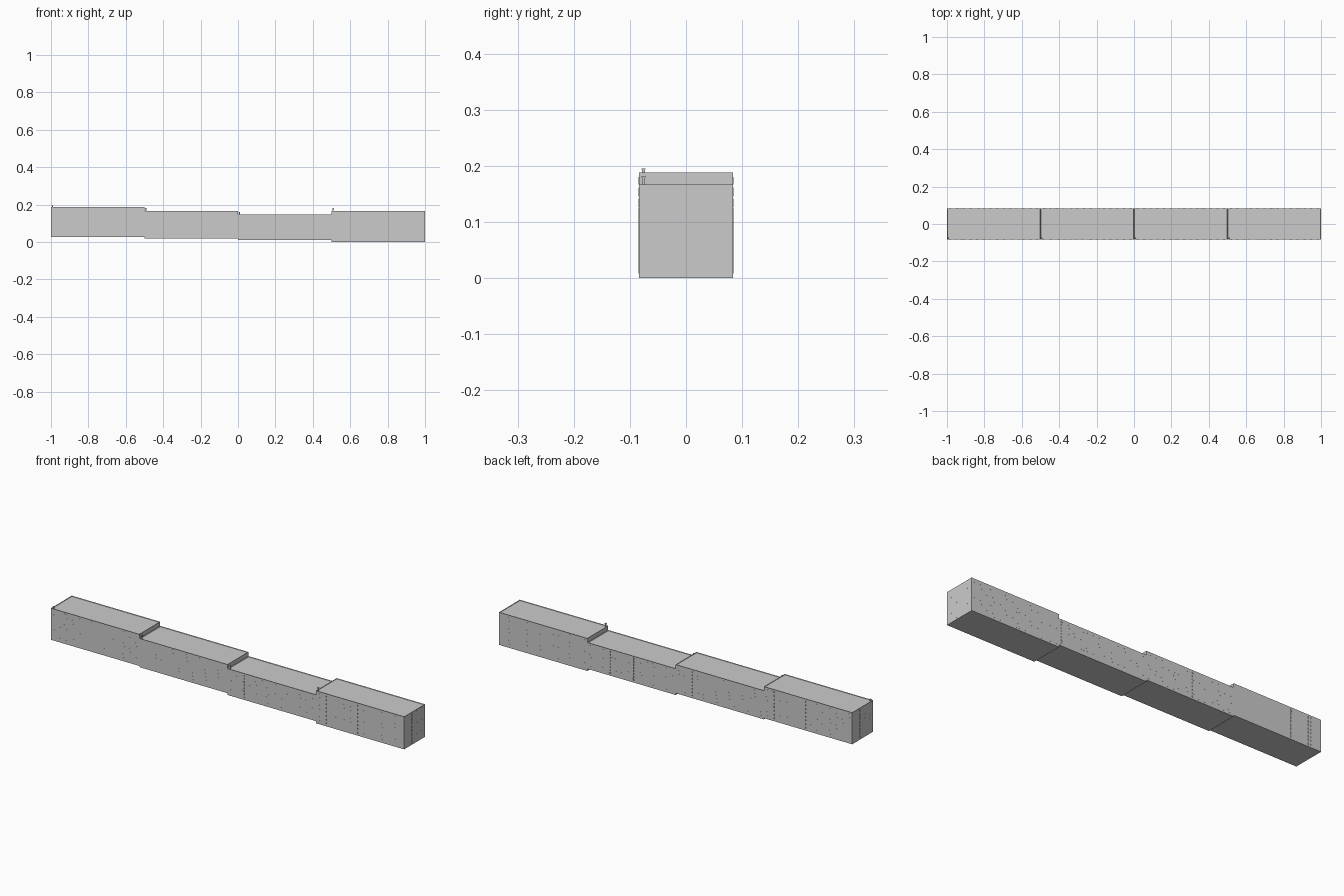
import bpy, bmesh, random
from mathutils import Matrix, Vector

if "Cube" in bpy.data.objects:
    bpy.data.objects.remove(bpy.data.objects["Cube"])

random.seed(4)
HALF = 0.084      # half depth of the terrace
RIM = 0.003       # parapet thickness and depth
FLOORS = 8


def add_box(bm, lo, hi):
    lo, hi = Vector(lo), Vector(hi)
    m = Matrix.Translation((lo + hi) / 2) @ Matrix.Diagonal((*(hi - lo), 1))
    return bmesh.ops.create_cube(bm, size=1, matrix=m)["verts"]


def finish(bm, name):
    bmesh.ops.recalc_face_normals(bm, faces=bm.faces)
    me = bpy.data.meshes.new(name)
    bm.to_mesh(me)
    bm.free()
    ob = bpy.data.objects.new(name, me)
    bpy.context.collection.objects.link(ob)


# Block shell with a shallow roof sunk behind the parapet
def block(name, x0, x1, z0, z1):
    bm = bmesh.new()
    add_box(bm, (x0, -HALF, z0), (x1, HALF, z1))
    bm.normal_update()
    top = [f for f in bm.faces if f.normal.z > 0.9]
    bmesh.ops.inset_region(bm, faces=top, thickness=RIM)
    bmesh.ops.translate(bm, verts=top[0].verts, vec=(0, 0, -RIM))
    finish(bm, name)


# Nearly flush window panes: axis 0 = facade along x, 1 = end wall along y
def windows(name, columns, axis, plane, side, z0, z1):
    bm = bmesh.new()
    step = (z1 - z0 - 0.01) / FLOORS
    for pos, tall in columns:
        w = 0.003 if tall else 0.005
        h = step * (0.35 if tall else 0.2)
        for i in range(FLOORS):
            z = z0 + 0.005 + step * (i + 0.5)
            a, b = sorted((plane - side * 0.001, plane + side * 0.0003))
            if axis == 0:
                add_box(bm, (pos - w, a, z - h), (pos + w, b, z + h))
            else:
                add_box(bm, (a, pos - w, z - h), (b, pos + w, z + h))
    finish(bm, name)


# Small flue with a cap at the front left corner of each roof
def flue(name, x, z, h):
    bm = bmesh.new()
    add_box(bm, (x + 0.005, -0.078, z - RIM), (x + 0.011, -0.073, z + h * 0.8))
    add_box(bm, (x + 0.004, -0.079, z + h * 0.8), (x + 0.012, -0.072, z + h))
    finish(bm, name)


# start x, bottom, top, flue height, stair columns (front), stair columns (back)
BLOCKS = [
    (-1.0, 0.026, 0.188, 0.007, (0.10, 0.15, 0.46, 0.70, 0.77), (0.14, 0.34, 0.74)),
    (-0.5, 0.020, 0.167, 0.015, (0.03, 0.11, 0.19, 0.25, 0.32, 0.38, 0.45),
     (0.06, 0.15, 0.24, 0.33, 0.63)),
    (0.0, 0.011, 0.146, 0.015, (0.25, 0.44, 0.75), (0.48, 0.72)),
    (0.5, 0.0, 0.167, 0.015, (0.23, 0.32, 0.36, 0.61), (0.20, 0.49, 0.78)),
]

for n, (x, z0, z1, fh, front, back) in enumerate(BLOCKS, 1):
    block(f"apartment_block_{n}", x, x + 0.5, z0, z1)
    flue(f"roof_flue_{n}", x, z1, fh)
    for side, stairs, label in ((-1, front, "front"), (1, back, "back")):
        cols = [(x + 0.5 * s, True) for s in stairs]
        for i in range(14):
            c = x + 0.5 * (i + 0.5) / 14
            if all(abs(c - p) > 0.012 for p, t in cols if t):
                cols.append((c, False))
        windows(f"{label}_windows_{n}", cols, 0, side * HALF, side, z0, z1)

# End walls
end_cols = [(y, True) for y in (-0.055, -0.02, 0.02, 0.055)]
windows("left_end_windows", end_cols, 1, -1.0, -1, 0.026, 0.188)
windows("right_end_windows", end_cols, 1, 1.0, 1, 0.0, 0.167)
